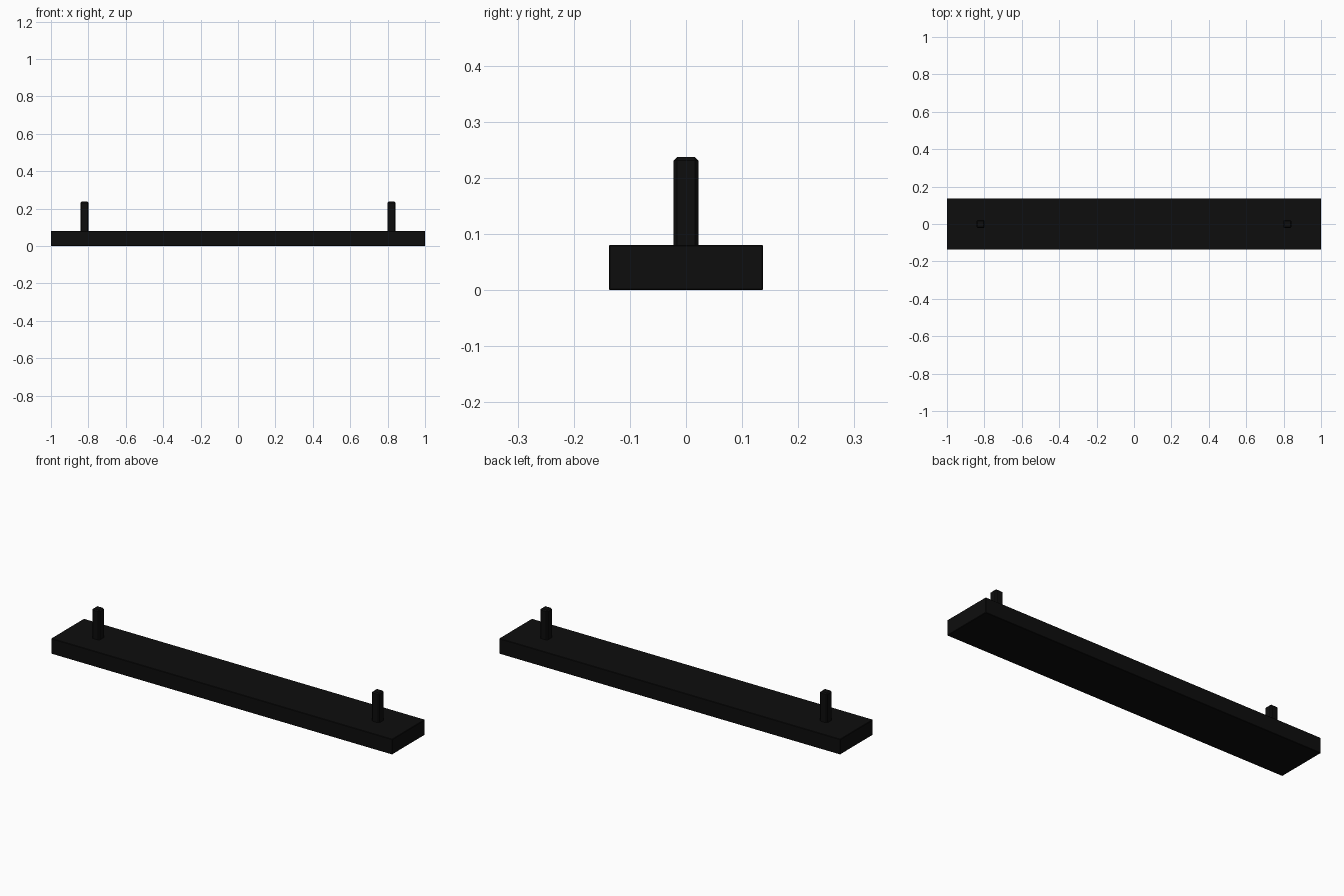
import bpy

if "Cube" in bpy.data.objects:
    bpy.data.objects.remove(bpy.data.objects["Cube"])

black = bpy.data.materials.new("matte_black")
black.diffuse_color = (0.004, 0.004, 0.004, 1)
black.use_nodes = True
black.node_tree.nodes["Principled BSDF"].inputs["Base Color"].default_value = black.diffuse_color


def box(name, centre, size, bevel):
    bpy.ops.mesh.primitive_cube_add(size=1, location=centre)
    ob = bpy.context.object
    ob.name = name
    ob.scale = size
    bpy.ops.object.transform_apply(location=False, rotation=False, scale=True)
    mod = ob.modifiers.new("edge_chamfer", "BEVEL")
    mod.width = bevel
    mod.segments = 1
    ob.data.materials.append(black)
    return ob


# Long flat bar
box("base_bar", (0, 0, 0.0405), (2.0, 0.275, 0.081), 0.002)

# Two upright pegs, seated slightly into the bar
for side, x in (("left", -0.82), ("right", 0.82)):
    box(side + "_peg", (x, 0, 0.1535), (0.044, 0.044, 0.167), 0.006)
